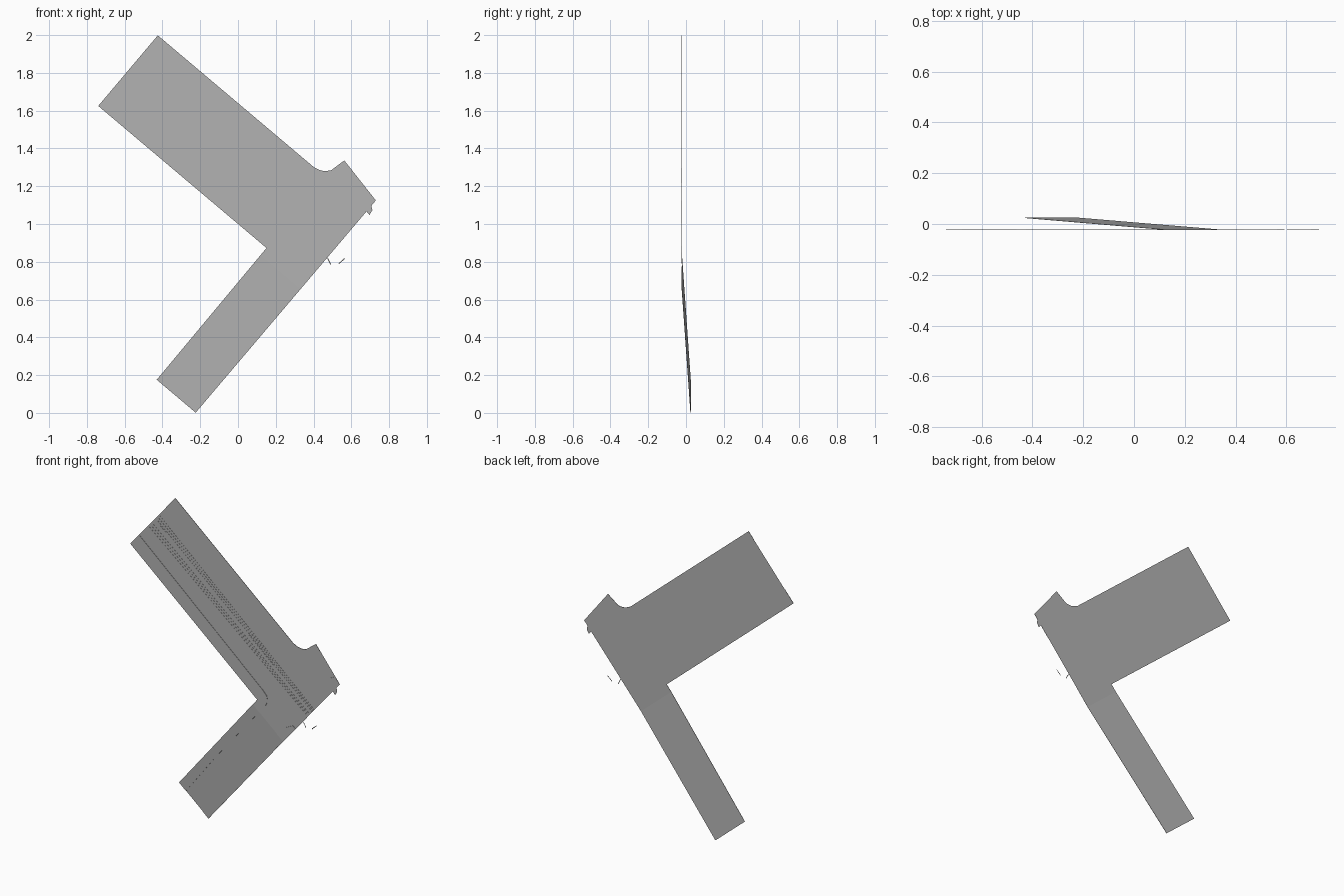
import bpy, bmesh
from mathutils import Vector

cube = bpy.data.objects.get("Cube")
if cube:
    bpy.data.objects.remove(cube, do_unlink=True)

# One flat grey for all surfaces
grey = bpy.data.materials.new("road_grey")
grey.use_nodes = True
colour = (0.45, 0.45, 0.45, 1)
grey.diffuse_color = colour
grey.node_tree.nodes["Principled BSDF"].inputs["Base Color"].default_value = colour

ALONG = Vector((0.764, 0, -0.645))    # direction of the main road
ACROSS = Vector((0.645, 0, 0.764))    # direction of the side road
CORNER = Vector((-0.74, 0, 1.625))
KERB = 0.002
END = -0.908                          # far end of the side road


def place(u, v, h):
    """Road coordinates to world, with the side road sloping away."""
    slope = 0.054 * max(0, -v - 0.05)
    return CORNER + ALONG * u + ACROSS * v + Vector((0, -0.021 + slope - h, 0))


def slab(name, outline, height=0.0):
    """Flat outlined surface; a raised one gets kerb walls."""
    bm = bmesh.new()
    face = bm.faces.new([bm.verts.new((u, v, height)) for u, v in outline])
    face.normal_update()
    if face.normal.z < 0:
        face.normal_flip()
    for v in (-0.05, -0.3, -0.6):
        bmesh.ops.bisect_plane(bm, geom=bm.verts[:] + bm.edges[:] + bm.faces[:],
                               plane_co=(0, v, 0), plane_no=(0, 1, 0))
    if height:
        rim = [e for e in bm.edges if e.is_boundary]
        made = bmesh.ops.extrude_edge_only(bm, edges=rim)["geom"]
        for vert in made:
            if isinstance(vert, bmesh.types.BMVert):
                vert.co.z = 0
    bmesh.ops.triangulate(bm, faces=[f for f in bm.faces if len(f.verts) > 4])
    for vert in bm.verts:
        vert.co = place(*vert.co)
    mesh = bpy.data.meshes.new(name)
    bm.to_mesh(mesh)
    bm.free()
    mesh.materials.append(grey)
    obj = bpy.data.objects.new(name, mesh)
    bpy.context.collection.objects.link(obj)
    return obj


def strip(name, u0, u1, v0, v1, width):
    """Thin raised strip whose offset changes along the road."""
    w = width / 2
    slab(name, [(u0, v0 - w), (u1, v1 - w), (u1, v1 + w), (u0, v0 + w)], KERB / 2)


# Outer boundary shared by the ground and the pavements
inner = [(0, 0), (1.166, 0), (1.172, END)]
flare = [(1.182, 0.62), (1.171, 0.575), (1.162, 0.535), (1.14, 0.51),
         (1.115, 0.497), (1.085, 0.489), (0, 0.489)]
slab("road_surface", inner + [(1.442, END), (1.446, 0.566)] + flare)

# Raised pavements
slab("inner_pavement", inner + [(1.236, END), (1.223, -0.55), (1.225, 0.02),
     (1.215, 0.055), (1.19, 0.075), (1.15, 0.08), (0, 0.095)], KERB)
slab("upper_pavement", flare + [(0, 0.43), (0.24, 0.427), (0.57, 0.454), (0.62, 0.44),
     (0.69, 0.41), (0.86, 0.43), (1.0, 0.433), (1.12, 0.435), (1.18, 0.461),
     (1.215, 0.52), (1.23, 0.609)], KERB)
slab("outer_pavement", [(1.442, END), (1.443, 0.086), (1.42, 0.086), (1.4, 0.04),
     (1.387, -0.1), (1.387, -0.5), (1.395, END)], KERB)
slab("corner_pavement", [(1.445, 0.41), (1.446, 0.566), (1.396, 0.576), (1.375, 0.53),
     (1.373, 0.466), (1.395, 0.43)], KERB)

# Rails on both sides of the middle line
for side, label in ((-1, "lower"), (1, "upper")):
    for i, gap in enumerate((0.022, 0.04, 0.058)):
        strip(f"{label}_rail_{i + 1}", 0.01, 1.44,
              0.25 + side * gap, 0.253 + side * gap * 0.6, 0.005)

# Stop platform and the small island at the road end
strip("stop_platform", 0.86, 1.1, 0.253, 0.253, 0.022)
strip("end_island", 0.04, 0.11, 0.25, 0.25, 0.03)

# Loose scraps beyond the edge
slab("corner_scrap", [(1.445, 0.53), (1.445, 0.49), (1.47, 0.485), (1.465, 0.515)])
slab("edge_scrap_1", [(1.447, 0.165), (1.485, 0.15), (1.485, 0.154), (1.447, 0.17)])
slab("edge_scrap_2", [(1.51, 0.185), (1.515, 0.183), (1.52, 0.225), (1.516, 0.226)])
